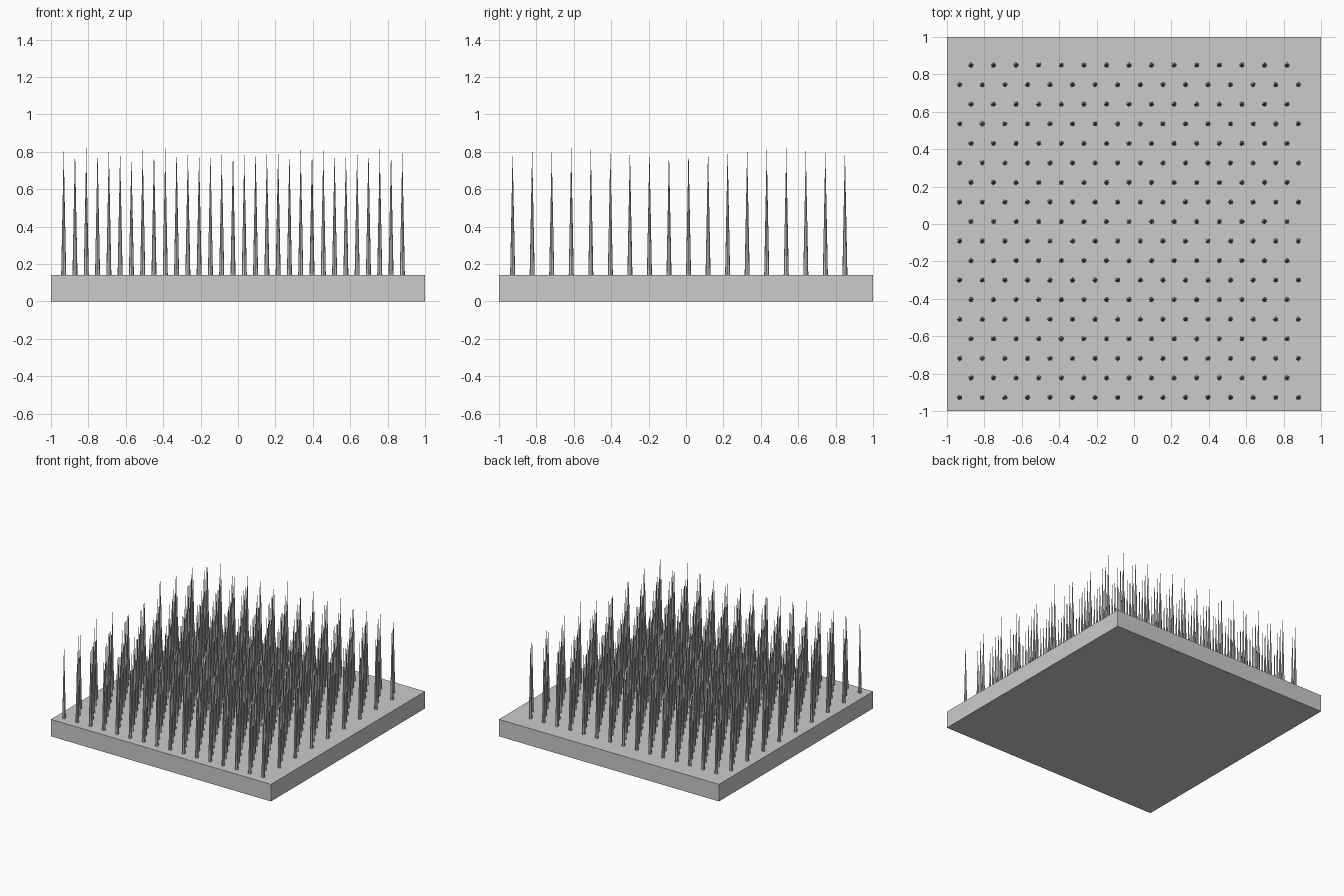
import bpy, bmesh, random
from mathutils import Matrix

random.seed(7)
cube = bpy.data.objects.get("Cube")
if cube:
    bpy.data.objects.remove(cube, do_unlink=True)

grey = bpy.data.materials.new("plain grey")
grey.use_nodes = True
grey.diffuse_color = (0.6, 0.6, 0.6, 1)
grey.node_tree.nodes["Principled BSDF"].inputs["Base Color"].default_value = grey.diffuse_color


def make_object(name, bm):
    mesh = bpy.data.meshes.new(name)
    bm.to_mesh(mesh)
    bm.free()
    mesh.materials.append(grey)
    obj = bpy.data.objects.new(name, mesh)
    bpy.context.collection.objects.link(obj)
    return obj


# Square base slab
TOP = 0.14
bm = bmesh.new()
bmesh.ops.create_cube(bm, size=1, matrix=Matrix.Translation((0, 0, TOP / 2)) @ Matrix.Diagonal((2, 2, TOP, 1)))
make_object("base_slab", bm)

# Staggered rows of thin pointed spikes, each a slightly different height
STEP_X, STEP_Y = 0.1207, 0.1045
bm = bmesh.new()
for row in range(18):
    odd = row % 2
    for col in range(16 - odd):
        x = -0.932 + (col + odd / 2) * STEP_X
        y = -0.927 + row * STEP_Y
        height = random.uniform(0.60, 0.685)
        bmesh.ops.create_cone(
            bm, cap_ends=True, segments=8, radius1=0.0135, radius2=0.0, depth=height,
            matrix=Matrix.Translation((x, y, TOP + height / 2)))
bmesh.ops.remove_doubles(bm, verts=bm.verts, dist=0.0001)
make_object("spikes", bm)
